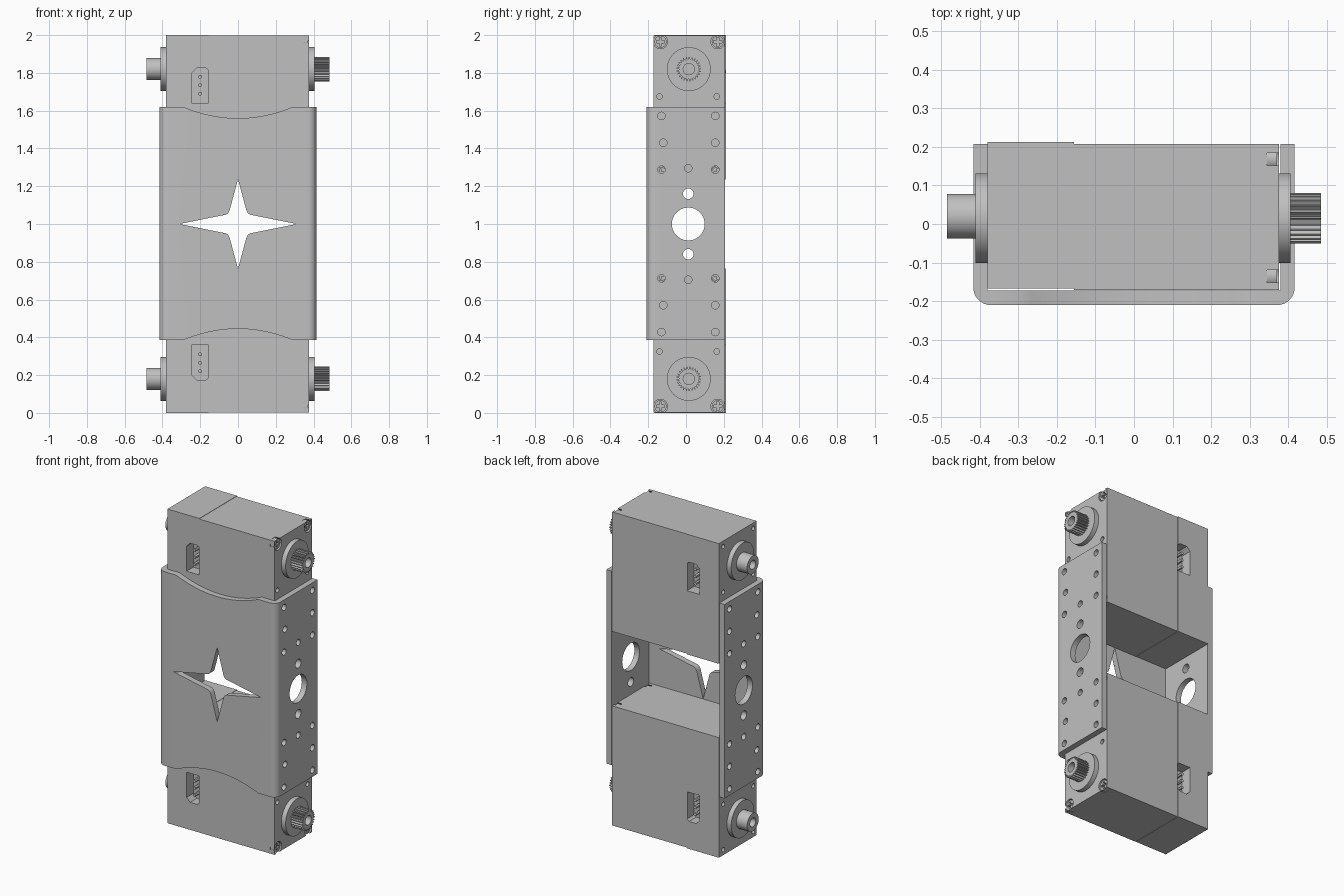
import bpy, bmesh, math

cube = bpy.data.objects.get("Cube")
if cube:
    bpy.data.objects.remove(cube, do_unlink=True)

grey = bpy.data.materials.new("mid_grey")
grey.use_nodes = True
tone = (0.53, 0.53, 0.53, 1)
grey.diffuse_color = tone
grey.node_tree.nodes["Principled BSDF"].inputs["Base Color"].default_value = tone


def circle(u, v, r, n=24):
    return [(u + r * math.cos(math.tau * i / n), v + r * math.sin(math.tau * i / n)) for i in range(n)]


def rect(u0, u1, v0, v1):
    return [(u0, v0), (u1, v0), (u1, v1), (u0, v1)]


def cross(u, v, a, b):
    quarter = [(b, a), (b, b), (a, b)]
    pts = []
    for k in range(4):
        pts += quarter
        quarter = [(-q, p) for p, q in quarter]
    # order runs anticlockwise: arm tip corner, inner corner, next arm corner
    return [(u + p, v + q) for p, q in
            [(a, -b), (a, b), (b, b), (b, a), (-b, a), (-b, b),
             (-a, b), (-a, -b), (-b, -b), (-b, -a), (b, -a), (b, -b)]]


def build(name, prisms, flip=False):
    """One object from prisms (outline, axis, low, high); flip mirrors it about mid height."""
    bm = bmesh.new()
    for pts, axis, lo, hi in prisms:
        rings = []
        for d in (lo, hi):
            ring = []
            for u, v in pts:
                x, y, z = {"x": (d, u, v), "y": (u, d, v), "z": (u, v, d)}[axis]
                ring.append(bm.verts.new((x, y, 2 - z if flip else z)))
            rings.append(ring)
        a, b = rings
        bm.faces.new(a)
        bm.faces.new(b)
        for i in range(len(a)):
            j = (i + 1) % len(a)
            bm.faces.new((a[i], a[j], b[j], b[i]))
    bmesh.ops.recalc_face_normals(bm, faces=bm.faces)
    mesh = bpy.data.meshes.new(name)
    bm.to_mesh(mesh)
    bm.free()
    obj = bpy.data.objects.new(name, mesh)
    mesh.materials.append(grey)
    bpy.context.collection.objects.link(obj)
    return obj


def select(obj):
    bpy.ops.object.select_all(action="DESELECT")
    obj.select_set(True)
    bpy.context.view_layer.objects.active = obj


def finish(obj, cutters=None, flip=False):
    """Cut away the given prisms and shade the curved faces smooth."""
    select(obj)
    if cutters:
        tool = build("cutter", cutters, flip)
        tool.hide_render = True
        mod = obj.modifiers.new("cut", "BOOLEAN")
        mod.operation, mod.solver, mod.object = "DIFFERENCE", "EXACT", tool
        bpy.ops.object.modifier_apply(modifier=mod.name)
        bpy.data.objects.remove(tool, do_unlink=True)
    bpy.ops.object.shade_smooth_by_angle(angle=math.radians(30))


SEAM, AXIS_Y, AXIS_Z = -0.155, 0.015, 1.82
SCREWS = [(y, z) for y in (-0.135, 0.168) for z in (1.965, 1.27)]


def servo(tag, flip):
    # Left housing with connector pockets front and back, and pin holes
    socket = [(-0.245, 1.64), (-0.15, 1.64), (-0.15, 1.81), (-0.17, 1.825), (-0.22, 1.825), (-0.245, 1.8)]
    pockets = [(socket, "y", -0.3, -0.1), (socket, "y", 0.14, 0.3)]
    dots = [(circle(y, z, 0.014, 16), "x", -0.5, -0.35)
            for y in (-0.135, 0.168) for z in (1.965, 1.675)]
    left = build(tag + "_housing_left", [(rect(-0.38, SEAM, -0.167, 0.212), "z", 1.235, 2)], flip)
    finish(left, pockets + dots, flip)

    # Right housing with corner screw recesses and pin holes
    right = build(tag + "_housing_right", [(rect(SEAM, 0.376, -0.171, 0.207), "z", 1.237, 1.998)], flip)
    cuts = [(circle(y, z, 0.037), "x", 0.345, 0.5) for y, z in SCREWS]
    cuts += [(circle(y, 1.675, 0.015, 16), "x", 0.35, 0.5) for y in (-0.14, 0.163)]
    finish(right, cuts, flip)

    # Cross-head screws
    screws = build(tag + "_screws", [(circle(y, z, 0.032), "x", 0.34, 0.37) for y, z in SCREWS], flip)
    finish(screws, [(cross(y, z, 0.022, 0.006), "x", 0.355, 0.5) for y, z in SCREWS], flip)

    # Connector pins
    pins = [(circle(-0.2, z, 0.01, 12), "y", lo, hi)
            for z in (1.69, 1.735, 1.78) for lo, hi in ((-0.155, -0.09), (0.13, 0.195))]
    finish(build(tag + "_connector_pins", pins, flip))

    # Round bearing flanges
    flanges = [(circle(AXIS_Y, AXIS_Z, 0.116, 48), "x", lo, hi) for lo, hi in ((-0.41, -0.37), (0.37, 0.406))]
    finish(build(tag + "_flanges", flanges, flip))

    # Plain idle shaft
    idle = build(tag + "_idle_shaft", [(circle(AXIS_Y + 0.005, AXIS_Z, 0.058, 32), "x", -0.485, -0.4)], flip)
    finish(idle, [(circle(AXIS_Y + 0.005, AXIS_Z, 0.028), "x", -0.6, -0.43)], flip)

    # Toothed output shaft
    teeth = 25
    outline = []
    for i in range(teeth * 4):
        r = 0.065 if i % 4 < 2 else 0.053
        a = math.tau * i / (teeth * 4)
        outline.append((AXIS_Y + r * math.cos(a), AXIS_Z + r * math.sin(a)))
    gear = build(tag + "_output_shaft", [(outline, "x", 0.4, 0.485)], flip)
    finish(gear, [(circle(AXIS_Y, AXIS_Z, 0.03), "x", 0.43, 0.6)], flip)


servo("upper_servo", False)
servo("lower_servo", True)

# U-shaped bracket wrapped round both servos, open at the back
OUT, FRONT, R = 0.416, -0.21, 0.045
corner = [(OUT - R + R * math.cos(a), FRONT + R - R * math.sin(a))
          for a in (math.radians(90 * i / 8) for i in range(9))]
half = [(0.38, -0.172), (0.38, 0.207), (OUT, 0.207)] + corner
profile = half + [(-x, y) for x, y in reversed(half)]
bracket = build("bracket", [(profile, "z", 0.385, 1.62)])

# Four-pointed star window
star = []
for sx, sz in ((1, 1), (-1, 1), (-1, -1), (1, -1)):
    arm = [(0.31, 0), (0.062, 0.05), (0.052, 0.058), (0.045, 0.07), (0, 0.237)]
    arm = arm if sx * sz > 0 else arm[::-1]
    star += [(sx * x, 1 + sz * z) for x, z in arm[:-1]]
cuts = [(star, "y", -0.4, -0.1)]

# Curved dips in the front plate edges
dip = [(x, 1.56 + 0.06 * (x / 0.29) ** 2) for x in (-0.29 + 0.58 * i / 24 for i in range(25))]
dip += [(0.29, 1.8), (-0.29, 1.8)]
cuts.append((dip, "y", -0.4, -0.165))
cuts.append(([(x, 2.005 - z) for x, z in dip], "y", -0.4, -0.165))

# Mounting holes through both side walls
holes = [(0.012, 1, 0.087)]
for s in (1, -1):
    holes += [(0.012, 1 + s * 0.16, 0.028), (0.012, 1 + s * 0.295, 0.02)]
    for dz, front_y in ((0.288, -0.13), (0.43, -0.12), (0.572, -0.13)):
        holes += [(y, 1 + s * dz, 0.02) for y in (front_y, 0.155)]
cuts += [(circle(y, z, r, 40 if r > 0.05 else 20), "x", -0.6, 0.6) for y, z, r in holes]
finish(bracket, cuts)
